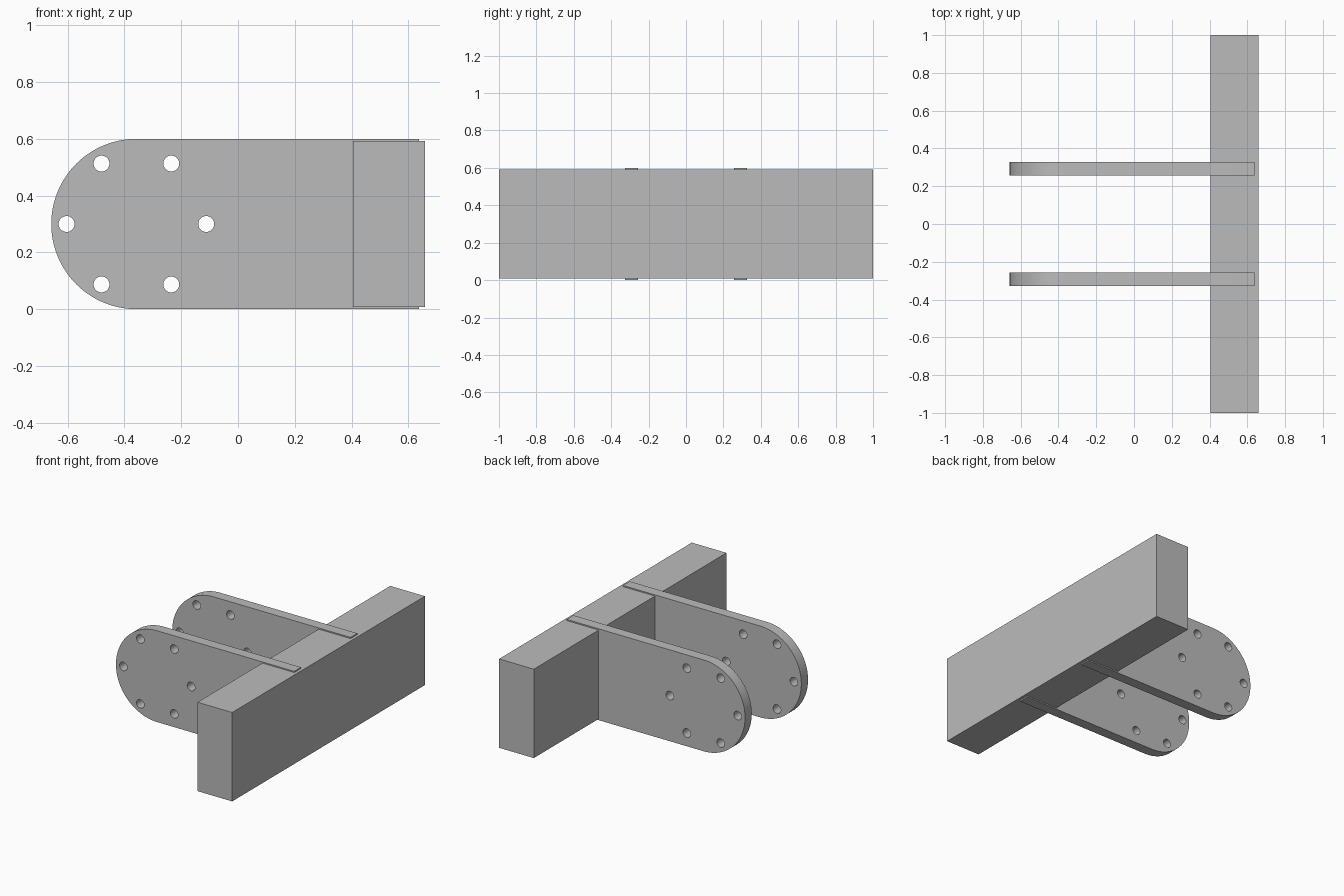
import bpy, bmesh
from math import sin, cos, pi, radians
from mathutils import Matrix

cube = bpy.data.objects.get("Cube")
if cube:
    bpy.data.objects.remove(cube, do_unlink=True)

GREY = (0.5, 0.5, 0.5, 1)
mat = bpy.data.materials.new("plain grey")
mat.use_nodes = True
mat.diffuse_color = GREY
mat.node_tree.nodes["Principled BSDF"].inputs["Base Color"].default_value = GREY

# Shared plate dimensions
RADIUS, CX, CZ = 0.3, -0.358, 0.3
PLATE_END, THICKNESS = 0.638, 0.07
BOLT_CIRCLE, HOLE = 0.246, 0.028


def arc(cx, cy, r, start, end, steps):
    return [(cx + r * cos(start + (end - start) * i / steps),
             cy + r * sin(start + (end - start) * i / steps))
            for i in range(steps + 1)]


def link(name, mesh):
    obj = bpy.data.objects.new(name, mesh)
    bpy.context.collection.objects.link(obj)
    mesh.materials.append(mat)
    return obj


def plate_mesh():
    """Round-ended plate with a ring of bolt holes, extruded from a profile."""
    outline = arc(CX, CZ, RADIUS, pi / 2, 3 * pi / 2, 48)
    outline += [(PLATE_END, 0), (PLATE_END, 2 * RADIUS)]
    loops = [outline]
    for k in range(6):
        a = k * pi / 3
        x, z = CX + BOLT_CIRCLE * cos(a), CZ + BOLT_CIRCLE * sin(a)
        loops.append(arc(x, z, HOLE, 0, 2 * pi, 32)[:-1])

    curve = bpy.data.curves.new("plate_profile", "CURVE")
    curve.dimensions = "2D"
    curve.fill_mode = "BOTH"
    curve.extrude = THICKNESS / 2
    for pts in loops:
        spline = curve.splines.new("POLY")
        spline.points.add(len(pts) - 1)
        for p, (x, z) in zip(spline.points, pts):
            p.co = (x, z, 0, 1)
        spline.use_cyclic_u = True
    helper = bpy.data.objects.new("plate_profile", curve)
    bpy.context.collection.objects.link(helper)
    bpy.context.view_layer.update()
    deps = bpy.context.evaluated_depsgraph_get()
    mesh = bpy.data.meshes.new_from_object(helper.evaluated_get(deps))
    bpy.data.objects.remove(helper, do_unlink=True)

    # Stand the profile upright and weld the caps to the sides
    bm = bmesh.new()
    bm.from_mesh(mesh)
    bmesh.ops.transform(bm, matrix=Matrix.Rotation(pi / 2, 4, "X"), verts=bm.verts)
    bmesh.ops.remove_doubles(bm, verts=bm.verts, dist=0.0001)
    bmesh.ops.recalc_face_normals(bm, faces=bm.faces)
    bm.to_mesh(mesh)
    bm.free()
    mesh.materials.clear()
    return mesh


# Two parallel plates
for name, y in (("front_plate", -0.292), ("back_plate", 0.292)):
    plate = link(name, plate_mesh())
    plate.location.y = y
    bpy.ops.object.select_all(action="DESELECT")
    plate.select_set(True)
    bpy.context.view_layer.objects.active = plate
    bpy.ops.object.shade_smooth_by_angle(angle=radians(30))

# Long cross beam
bm = bmesh.new()
bmesh.ops.create_cube(bm, size=1)
bmesh.ops.scale(bm, vec=(0.252, 2, 0.584), verts=bm.verts)
beam_mesh = bpy.data.meshes.new("cross_beam")
bm.to_mesh(beam_mesh)
bm.free()
beam = link("cross_beam", beam_mesh)
beam.location = (0.532, 0, 0.3)
